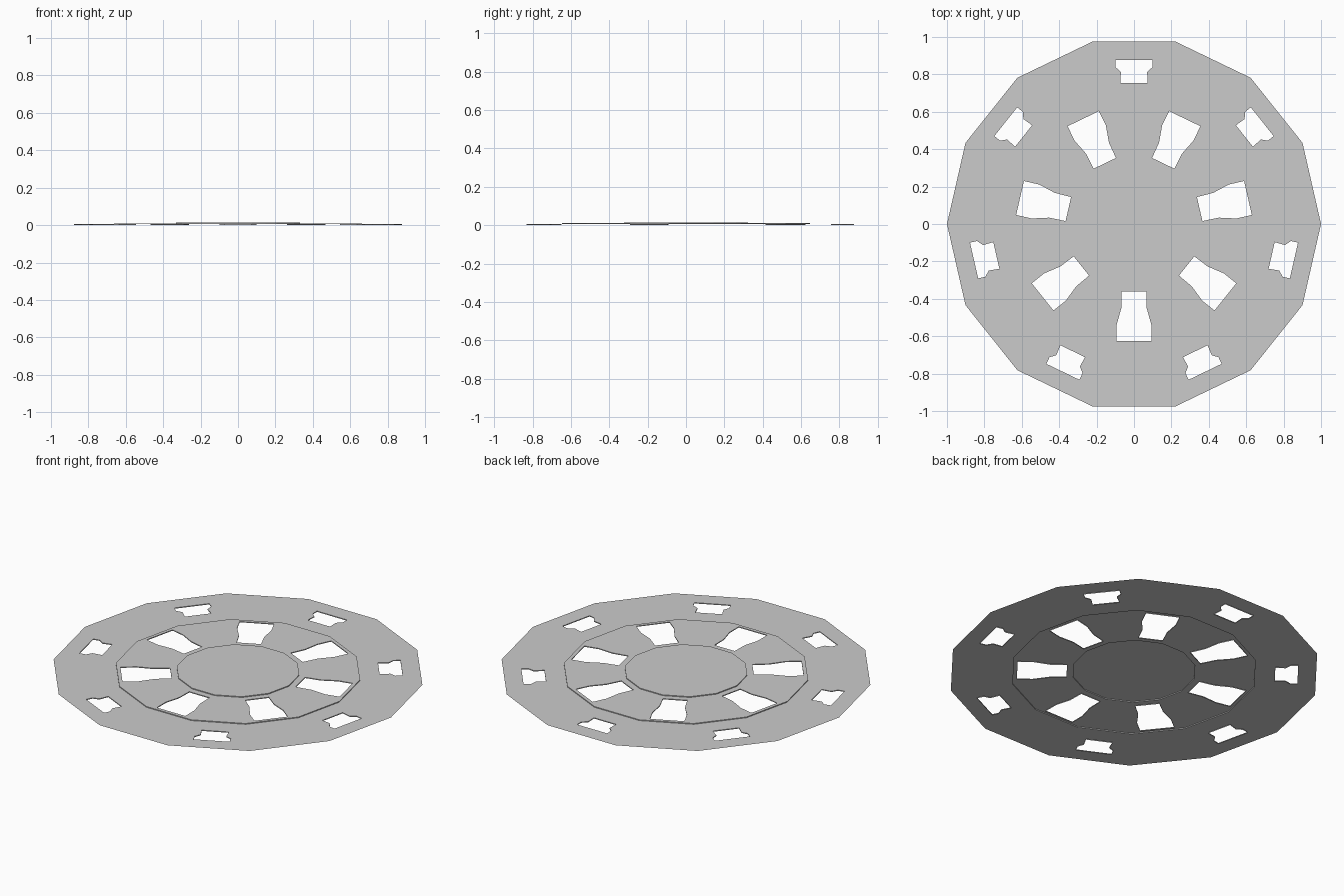
import bpy, bmesh, math

if "Cube" in bpy.data.objects:
    bpy.data.objects.remove(bpy.data.objects["Cube"])

SIDES = 14
STEP = 0.005


def polygon(radius):
    return [(radius * math.cos(math.tau * i / SIDES), radius * math.sin(math.tau * i / SIDES))
            for i in range(SIDES)]


def slots(half_profile, first_angle):
    # mirror a (radius, half width) profile and repeat it seven times
    outline = half_profile + [(r, -t) for r, t in reversed(half_profile)]
    result = []
    for k in range(7):
        a = first_angle + math.tau * k / 7
        c, s = math.cos(a), math.sin(a)
        result.append([(r * c - t * s, r * s + t * c) for r, t in outline])
    return result


def tier(name, z, boundary, inner=None, holes=(), riser=False):
    bm = bmesh.new()

    def loop(points):
        vs = [bm.verts.new((x, y, z)) for x, y in points]
        return [bm.edges.new((vs[i], vs[(i + 1) % len(vs)])) for i in range(len(vs))]

    rim = loop(boundary)
    cuts = [loop(h) for h in holes]
    edges = rim + [e for c in cuts for e in c]
    if inner:
        edges += loop(inner)
    # flat sheet with openings
    bmesh.ops.triangle_fill(bm, edges=edges, use_beauty=True, normal=(0, 0, 1))
    # short walls below the slots and below the raised rim
    walls = [e for c in cuts for e in c] + (rim if riser else [])
    if walls:
        ext = bmesh.ops.extrude_edge_only(bm, edges=walls)
        for v in ext["geom"]:
            if isinstance(v, bmesh.types.BMVert):
                v.co.z -= STEP
    bmesh.ops.recalc_face_normals(bm, faces=bm.faces)
    top = max(bm.faces, key=lambda f: abs(f.normal.z))
    if top.normal.z < 0:
        bmesh.ops.reverse_faces(bm, faces=bm.faces)
    bmesh.ops.dissolve_limit(bm, angle_limit=0.01, verts=[], edges=bm.edges)
    mesh = bpy.data.meshes.new(name)
    bm.to_mesh(mesh)
    bm.free()
    bpy.context.collection.objects.link(bpy.data.objects.new(name, mesh))


outer_slot = [(0.755, 0.073), (0.812, 0.07), (0.838, 0.098), (0.877, 0.098)]
middle_slot = [(0.36, 0.066), (0.45, 0.068), (0.54, 0.093), (0.625, 0.093)]

tier("outer_ring", STEP, polygon(1.0), polygon(0.662), slots(outer_slot, math.pi / 2))
tier("middle_ring", 2 * STEP, polygon(0.662), polygon(0.332), slots(middle_slot, -math.pi / 2), True)
tier("centre_disc", 3 * STEP, polygon(0.332), riser=True)
